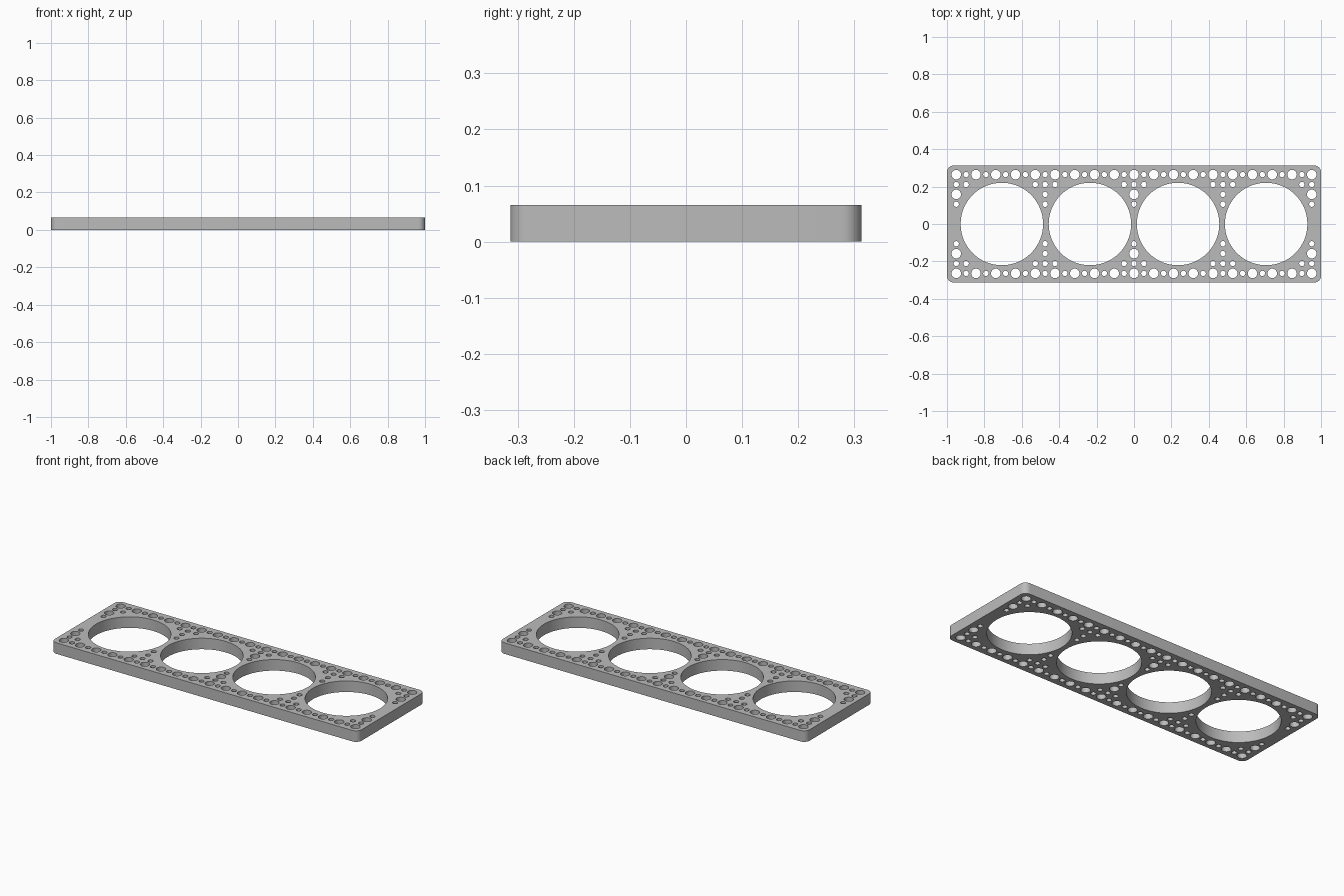
import bpy, bmesh
from math import sin, cos, pi, radians

cube = bpy.data.objects.get("Cube")
if cube:
    bpy.data.objects.remove(cube, do_unlink=True)

HALF_X, HALF_Y, HEIGHT, CORNER = 1.0, 0.313, 0.065, 0.036
PITCH = 0.0528
BIG, SMALL, BORE = 0.0255, 0.0143, 0.2205


def arc(cx, cy, r, start, end, steps):
    return [(cx + r * cos(start + (end - start) * i / steps),
             cy + r * sin(start + (end - start) * i / steps)) for i in range(steps + 1)]


curve = bpy.data.curves.new("perforated_plate", "CURVE")
curve.dimensions = "2D"
curve.fill_mode = "BOTH"
curve.extrude = HEIGHT / 2


def loop(points):
    spline = curve.splines.new("POLY")
    spline.points.add(len(points) - 1)
    for p, (x, y) in zip(spline.points, points):
        p.co = (x, y, 0, 1)
    spline.use_cyclic_u = True


def hole(x, y, r, steps):
    loop(arc(x, y, r, 0, 2 * pi, steps)[:-1])


# Rounded outline
outline = []
for k, (sx, sy) in enumerate([(1, 1), (-1, 1), (-1, -1), (1, -1)]):
    outline += arc(sx * (HALF_X - CORNER), sy * (HALF_Y - CORNER), CORNER,
                   k * pi / 2, (k + 1) * pi / 2, 8)
loop(outline)

# Four large bores
for i in range(4):
    hole((i - 1.5) * 0.471, 0, BORE, 64)

# Mounting holes on a regular grid: columns filled per row, mirrored front to back
columns = range(-18, 19, 9)
rows = {
    5: list(range(-18, 19)),
    4: [c + d for c in columns for d in (-1, 0, 1) if abs(c + d) <= 18],
    3: list(columns),
    2: list(columns),
}
for row, cols in rows.items():
    for col in cols:
        wide = row % 2 == 1 and col % 2 == 0
        for side in (-1, 1):
            hole(col * PITCH, side * row * PITCH, BIG if wide else SMALL, 24)

plate = bpy.data.objects.new("perforated_plate", curve)
bpy.context.collection.objects.link(plate)
plate.location.z = HEIGHT / 2
bpy.context.view_layer.objects.active = plate
plate.select_set(True)
bpy.ops.object.convert(target="MESH")
plate = bpy.context.object

# Join caps and walls into one clean solid
bm = bmesh.new()
bm.from_mesh(plate.data)
bmesh.ops.remove_doubles(bm, verts=bm.verts, dist=0.0001)
bmesh.ops.recalc_face_normals(bm, faces=bm.faces)
bm.to_mesh(plate.data)
bm.free()

grey = bpy.data.materials.new("plain_grey")
grey.use_nodes = True
colour = (0.5, 0.5, 0.5, 1)
grey.diffuse_color = colour
grey.node_tree.nodes["Principled BSDF"].inputs["Base Color"].default_value = colour
plate.data.materials.clear()
plate.data.materials.append(grey)
bpy.ops.object.shade_smooth_by_angle(angle=radians(30))
